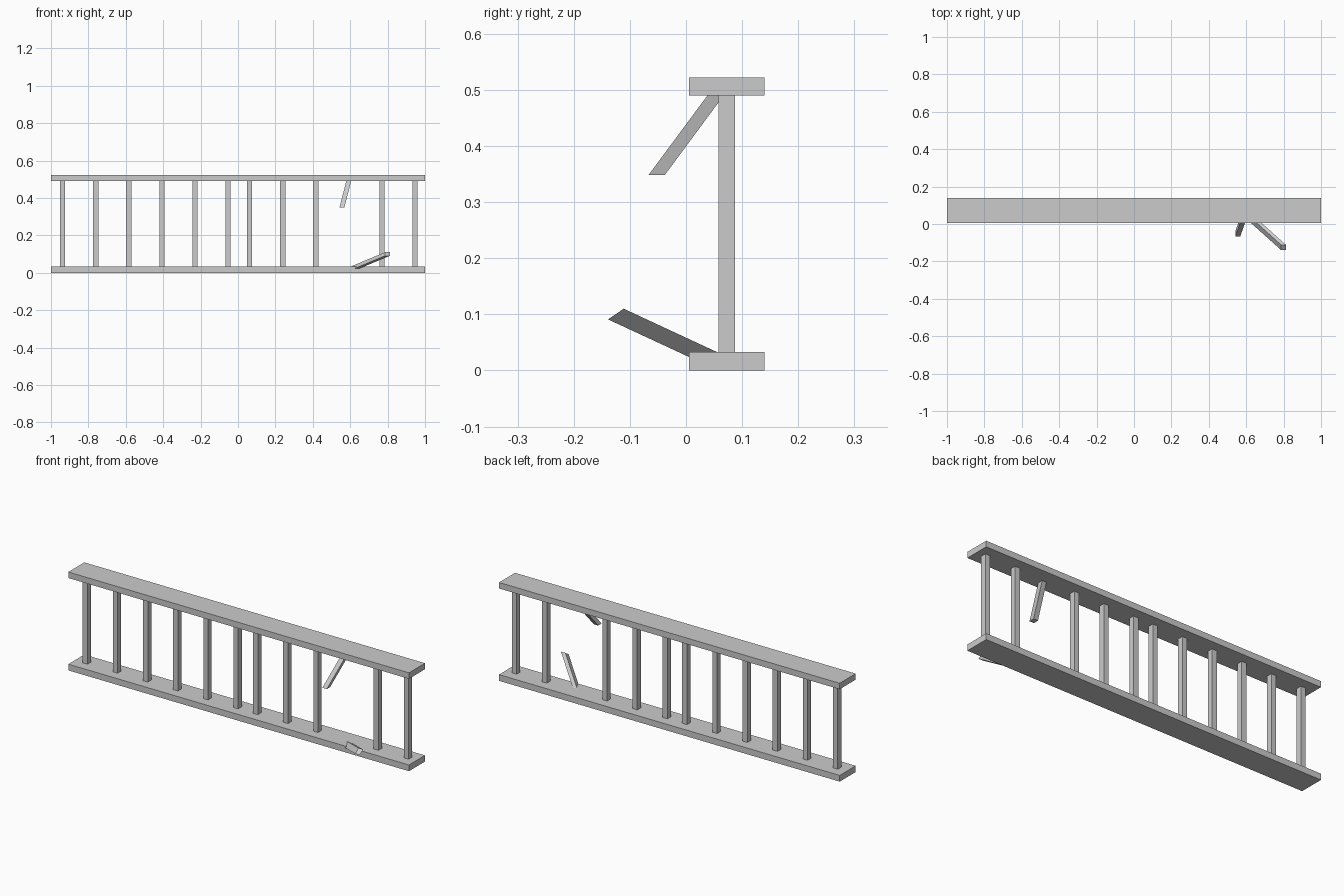
import bpy, bmesh
from mathutils import Vector

if "Cube" in bpy.data.objects:
    bpy.data.objects.remove(bpy.data.objects["Cube"])


def prism(name, center, edge_a, edge_b, path):
    """Parallelogram end face swept along a straight path."""
    c, a, b, p = (Vector(v) for v in (center, edge_a, edge_b, path))
    bm = bmesh.new()
    ends = []
    for offset in (Vector(), p):
        ends.append([bm.verts.new(c + offset + a * s / 2 + b * t / 2)
                     for s, t in ((-1, -1), (1, -1), (1, 1), (-1, 1))])
    bm.faces.new(ends[0])
    bm.faces.new(ends[1])
    for i in range(4):
        j = (i + 1) % 4
        bm.faces.new((ends[0][i], ends[0][j], ends[1][j], ends[1][i]))
    bmesh.ops.recalc_face_normals(bm, faces=bm.faces)
    mesh = bpy.data.meshes.new(name)
    bm.to_mesh(mesh)
    bm.free()
    obj = bpy.data.objects.new(name, mesh)
    bpy.context.collection.objects.link(obj)
    return obj


RAIL_Y = 0.0725
LOW_TOP, HIGH_BOTTOM = 0.033, 0.49
POST = 0.03
SPACING = 0.177

# Long flat rails
prism("bottom_rail", (0, RAIL_Y, 0), (2, 0, 0), (0, 0.134, 0), (0, 0, LOW_TOP))
prism("top_rail", (0, RAIL_Y, HIGH_BOTTOM), (2, 0, 0), (0, 0.134, 0), (0, 0, 0.032))

# Two runs of six balusters, with one missing in the right run
for start, side in ((-0.938, "left"), (0.062, "right")):
    for i in range(6):
        if side == "right" and i == 3:
            continue
        prism(f"baluster_{side}_{i + 1}", (start + i * SPACING, RAIL_Y, LOW_TOP),
              (0.028, 0, 0), (0, POST, 0), (0, 0, HIGH_BOTTOM - LOW_TOP))

# Broken baluster: upper stub leaning forward, lower stub bent forward and sideways
prism("broken_upper_stub", (0.555, -0.0525, 0.348),
      (0.026, 0, 0), (0, 0.029, 0), (0.041, 0.117, 0.158))
prism("broken_lower_stub", (0.799, -0.125, 0.1005),
      (0.026, 0, 0), (0, 0.028, 0.019), (-0.204, 0.183, -0.085))
